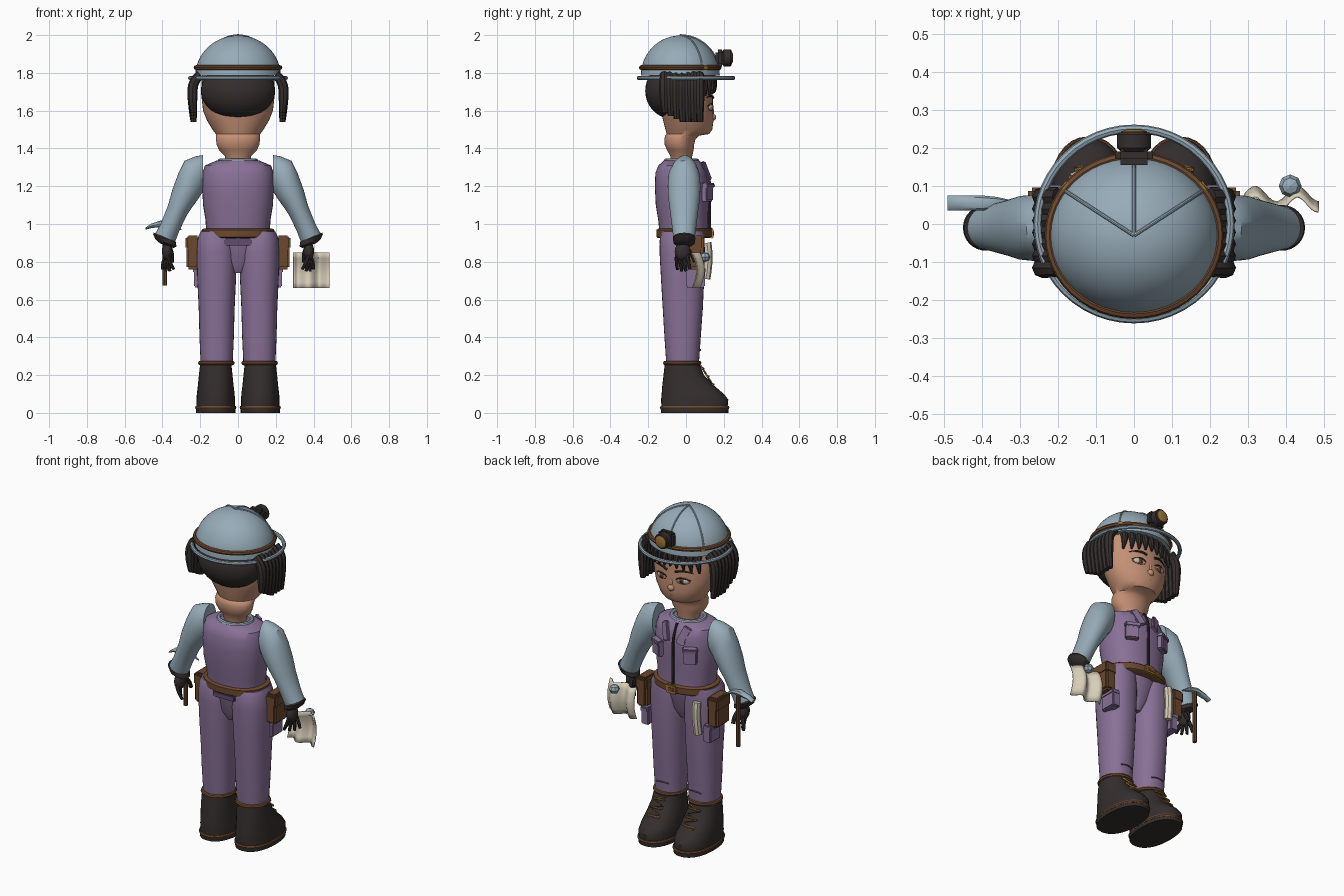
import bpy, bmesh, math
from math import sin, cos, pi, radians
from mathutils import Vector

cube = bpy.data.objects.get("Cube")
if cube:
    bpy.data.objects.remove(cube, do_unlink=True)


def material(name, r, g, b):
    m = bpy.data.materials.new(name)
    m.use_nodes = True
    m.diffuse_color = (r, g, b, 1)
    node = next(n for n in m.node_tree.nodes if n.type == 'BSDF_PRINCIPLED')
    node.inputs["Base Color"].default_value = (r, g, b, 1)
    return m


BLUE = material("steel blue", .31, .41, .48)
PURPLE = material("dusty purple", .25, .165, .31)
SKIN = material("skin", .56, .28, .18)
BROWN = material("leather brown", .15, .065, .028)
DARK = material("charcoal", .035, .028, .027)
PAPER = material("parchment", .68, .61, .48)
GOLD = material("dull gold", .34, .18, .04)
WHITE = material("eye white", .6, .5, .42)
LIP = material("lip rose", .36, .15, .1)
SHADE = material("deep purple", .12, .075, .15)
made = []


def finish(name, bm, mat):
    bmesh.ops.recalc_face_normals(bm, faces=bm.faces)
    mesh = bpy.data.meshes.new(name)
    bm.to_mesh(mesh)
    bm.free()
    ob = bpy.data.objects.new(name, mesh)
    bpy.context.collection.objects.link(ob)
    mesh.materials.append(mat)
    made.append(ob)
    return ob


def skin_rings(name, rings, mat, n=32, power=1.0):
    """Loft over rings given as (centre, u axis, v axis)."""
    bm = bmesh.new()
    loops = []
    for c, u, v in rings:
        loop = []
        for i in range(n):
            a = 2 * pi * i / n
            x, y = cos(a), sin(a)
            x = math.copysign(abs(x) ** power, x)
            y = math.copysign(abs(y) ** power, y)
            loop.append(bm.verts.new(Vector(c) + Vector(u) * x + Vector(v) * y))
        loops.append(loop)
    for a, b in zip(loops, loops[1:]):
        for i in range(n):
            bm.faces.new((a[i], a[(i + 1) % n], b[(i + 1) % n], b[i]))
    bm.faces.new(loops[0])
    bm.faces.new(loops[-1])
    return finish(name, bm, mat)


def stack(name, rows, mat, cx=0, **kw):
    """Loft over level rows of (z, centre y, x radius, y radius)."""
    return skin_rings(name, [((cx, y, z), (rx, 0, 0), (0, ry, 0)) for z, y, rx, ry in rows], mat, **kw)


def ball(name, c, r, mat, seg=20):
    bm = bmesh.new()
    bmesh.ops.create_uvsphere(bm, u_segments=seg, v_segments=max(4, seg // 2), radius=1)
    for v in bm.verts:
        v.co = Vector(c) + Vector([v.co[i] * r[i] for i in range(3)])
    return finish(name, bm, mat)


def box(name, c, size, mat, rot=(0, 0, 0), bevel=.006):
    bm = bmesh.new()
    bmesh.ops.create_cube(bm, size=1)
    bmesh.ops.scale(bm, vec=size, verts=bm.verts)
    bmesh.ops.bevel(bm, geom=bm.edges[:], offset=min(bevel, min(size) * .4), segments=2, affect='EDGES')
    ob = finish(name, bm, mat)
    ob.location, ob.rotation_euler = c, [radians(a) for a in rot]
    return ob


def tube(name, pts, r, mat, radii=None, closed=False, smooth=True):
    cu = bpy.data.curves.new(name, 'CURVE')
    cu.dimensions, cu.bevel_depth, cu.bevel_resolution, cu.use_fill_caps = '3D', r, 2, True
    sp = cu.splines.new('NURBS' if smooth else 'POLY')
    sp.points.add(len(pts) - 1)
    for i, p in enumerate(pts):
        sp.points[i].co = (*p, 1)
        sp.points[i].radius = radii[i] if radii else 1
    sp.use_cyclic_u = closed
    if smooth:
        sp.order_u, sp.use_endpoint_u, sp.resolution_u = 3, True, 6
    tmp = bpy.data.objects.new(name + " path", cu)
    bpy.context.collection.objects.link(tmp)
    mesh = bpy.data.meshes.new_from_object(tmp.evaluated_get(bpy.context.evaluated_depsgraph_get()))
    bpy.data.objects.remove(tmp, do_unlink=True)
    bm = bmesh.new()
    bm.from_mesh(mesh)
    return finish(name, bm, mat)


def hoop(name, c, rx, ry, r, mat, n=48):
    pts = [(c[0] + rx * cos(2 * pi * i / n), c[1] + ry * sin(2 * pi * i / n), c[2]) for i in range(n)]
    return tube(name, pts, r, mat, closed=True, smooth=False)


# Helmet, brim, band, ribs and lamp
stack("helmet_dome", [(1.785 + .213 * sin(t * pi / 26), -.03, .225 * cos(t * pi / 26) + .001,
                       .208 * cos(t * pi / 26) + .001) for t in range(14)], BLUE, n=48)
hoop("helmet_brim", (0, 0, 1.773), .253, .25, .011, BLUE)
hoop("helmet_band", (0, -.03, 1.828), .222, .206, .013, BROWN)
for k, deg in enumerate((35, 90, 145)):
    a = radians(deg)
    tube(f"helmet_rib_{k}", [(.226 * cos(t) * cos(a), -.03 + .209 * cos(t) * sin(a), 1.786 + .214 * sin(t))
                             for t in [pi / 2 * j / 10 for j in range(1, 11)]], .005, BLUE)
box("lamp_base", (0, .18, 1.878), (.1, .05, .09), DARK, bevel=.015)
skin_rings("lamp_housing", [((0, y, 1.88), (r, 0, 0), (0, 0, r)) for y, r in
                            ((.19, .035), (.2, .045), (.235, .045), (.24, .04))], DARK)
skin_rings("lamp_lens", [((0, y, 1.88), (r, 0, 0), (0, 0, r)) for y, r in ((.23, .036), (.243, .034), (.248, .02))], GOLD)

# Head and neck
stack("head", [(1.32, -.025, .065, .055), (1.36, -.025, .07, .058), (1.39, -.03, .1, .07),
               (1.42, -.035, .113, .078), (1.45, -.032, .117, .082), (1.468, -.02, .116, .09),
               (1.476, .01, .118, .112), (1.5, .015, .135, .124), (1.55, .012, .165, .134),
               (1.6, .005, .185, .138), (1.67, 0, .193, .142), (1.74, -.01, .193, .148), (1.8, -.02, .19, .15)],
      SKIN, n=40)
ball("nose", (0, .138, 1.565), (.022, .022, .02), SKIN)
ball("nose_bridge", (0, .132, 1.595), (.012, .016, .035), SKIN)
tube("mouth", [(-.04, .126, 1.523), (0, .149, 1.518), (.04, .126, 1.523)], .007, LIP, radii=(.3, 1, .3))

# Hair cap and fringe
ball("hair_cap", (0, -.068, 1.705), (.197, .148, .15), DARK, 36)
for k in range(9):
    x = -.15 + k * .0375
    y = .155 - x * x * 2.2
    tube(f"fringe_lock_{k}", [(x * .9, y - .03, 1.79), (x, y, 1.76), (x * 1.08, y - .004, 1.7 - abs(x) * .15)],
         .023, DARK, radii=(1, 1, .25))

for s, side in ((1, "left"), (-1, "right")):
    # Eyes and brows
    ball(side + "_eye", (s * .07, .12, 1.62), (.036, .021, .023), WHITE)
    ball(side + "_iris", (s * .068, .131, 1.62), (.018, .013, .019), BROWN)
    ball(side + "_pupil", (s * .068, .139, 1.62), (.009, .007, .01), DARK, 12)
    tube(side + "_lash", [(s * .03, .138, 1.622), (s * .07, .147, 1.652), (s * .112, .115, 1.622)], .004, DARK)
    tube(side + "_lower_lid", [(s * .035, .137, 1.612), (s * .07, .14, 1.59), (s * .108, .115, 1.615)], .004, LIP)
    tube(side + "_brow", [(s * .028, .143, 1.668), (s * .075, .138, 1.688), (s * .125, .108, 1.668)],
         .007, DARK, radii=(1, 1, .3))

    # Side hair locks
    for k in range(7):
        y = -.115 + k * .031
        low = 1.59 - .05 * min(1, k / 3)
        tube(f"{side}_hair_lock_{k}", [(s * .2, y, 1.79), (s * .238, y, 1.76), (s * .243, y, 1.66),
                                       (s * .235, y + .004, low)], .027, DARK, radii=(.9, 1, 1, .6))

    # Sleeve, each ring set by its outer and inner edge
    rings = []
    for (ox, oz), (ix, iz), cy, ry in (((.185, 1.365), (.185, 1.17), -.005, .062),
                                       ((.225, 1.358), (.188, 1.165), -.008, .075),
                                       ((.282, 1.335), (.197, 1.155), -.01, .084),
                                       ((.315, 1.27), (.212, 1.13), -.01, .087),
                                       ((.348, 1.18), (.238, 1.095), -.01, .084),
                                       ((.37, 1.1), (.272, 1.045), -.01, .075),
                                       ((.41, 1.0), (.31, .965), -.01, .064),
                                       ((.443, .94), (.335, .9), -.01, .056)):
        rings.append(((s * (ox + ix) / 2, cy, (oz + iz) / 2), (s * (ox - ix) / 2, 0, (oz - iz) / 2), (0, ry, 0)))
    skin_rings(side + "_sleeve", rings, BLUE)

    # Glove: cuff, palm, fingers and thumb
    skin_rings(side + "_glove_cuff", [((s * x, -.01, z), (s * r, 0, r * .35), (0, r, 0)) for x, z, r in
                                      ((.392, .935, .054), (.389, .925, .06), (.382, .9, .056), (.378, .885, .035))], DARK)
    ball(side + "_palm", (s * .375, -.018, .855), (.028, .042, .05), DARK)
    for k in range(4):
        d = k - 1.5
        tube(f"{side}_finger_{k}", [(s * .376, -.02 + d * .018, .84), (s * (.382 + d * .012), -.02 + d * .022, .8),
                                    (s * (.37 + d * .02), -.012 + d * .022, .745 + abs(d) * .01)],
             .0115, DARK, radii=(1, 1, .7))
    tube(side + "_thumb", [(s * .36, .005, .87), (s * .345, .035, .84), (s * .35, .048, .8)], .012, DARK)

    # Trouser leg and seams
    stack(side + "_trouser_leg", [(.96, -.015, .085, .11), (.93, -.02, .1, .118), (.85, -.02, .106, .12),
                                  (.7, -.018, .102, .114), (.55, -.017, .095, .106), (.4, -.018, .091, .096),
                                  (.27, -.018, .085, .087)], PURPLE, cx=s * .113, power=.9)
    for z in (.33, .45):
        tube(f"{side}_trouser_crease_{z}", [(s * .07, .067, z), (s * .11, .082, z + .01), (s * .15, .071, z)], .004, SHADE)
    box(side + "_cargo_pocket", (s * .208, .05, .715), (.05, .1, .1), PURPLE)
    box(side + "_cargo_flap", (s * .212, .05, .755), (.052, .106, .03), PURPLE)

    # Boot, welt, sole, collar and laces
    stack(side + "_boot", [(.03, .045, .102, .175), (.07, .046, .102, .178), (.1, .036, .1, .165),
                           (.14, .014, .095, .14), (.2, -.012, .089, .107), (.255, -.02, .083, .093)],
          DARK, cx=s * .118, power=.88)
    stack(side + "_boot_welt", [(.02, .046, .106, .181), (.027, .046, .109, .184), (.036, .046, .106, .181)],
          BROWN, cx=s * .118, power=.88)
    stack(side + "_boot_sole", [(0, .046, .104, .178), (.02, .046, .105, .18)], DARK, cx=s * .118, power=.88)
    hoop(side + "_boot_collar", (s * .115, -.02, .264), .085, .09, .012, BROWN)
    tube(side + "_boot_laces", [(s * (.118 + (.035 if k % 2 else -.035)), .078 + k * .0135, .25 - k * .0215)
                                for k in range(7)], .005, GOLD, smooth=False)
    for k in range(3):
        z = .235 - k * .042
        y = .087 + k * .027
        tube(f"{side}_lace_bar_{k}", [(s * .08, y, z), (s * .118, y + .012, z), (s * .156, y, z)], .005, GOLD)

    # Belt pouch, chest pocket, lapel and helmet clip
    box(side + "_belt_pouch", (s * .238, .03, .85), (.07, .125, .18), BROWN, bevel=.012)
    box(side + "_pouch_flap", (s * .241, .03, .9), (.074, .132, .07), BROWN, bevel=.01)
    box(side + "_chest_pocket", (s * .108, .112, 1.16), (.075, .035, .08), PURPLE, (0, 0, -s * 27))
    box(side + "_pocket_flap", (s * .11, .118, 1.205), (.085, .04, .026), PURPLE, (-8, 0, -s * 27))
    box(side + "_lapel", (s * .06, .106, 1.275), (.05, .02, .11), PURPLE, (14, s * 24, -s * 15))
    box(side + "_band_clip", (s * .18, .1, 1.828), (.035, .016, .026), GOLD, (0, 0, -s * 50))

# Vest, collar, zip and hips
stack("vest", [(.95, -.01, .168, .13), (1.02, -.015, .172, .132), (1.1, -.02, .185, .14), (1.2, -.022, .19, .143),
               (1.27, -.024, .188, .138), (1.31, -.024, .175, .122), (1.335, -.024, .115, .095)],
      PURPLE, n=40, power=.88)
hoop("shirt_collar", (0, -.024, 1.335), .095, .082, .012, BLUE)
tube("vest_zip", [(0, .126, .97), (0, .122, 1.1), (0, .127, 1.2), (0, .115, 1.28), (0, .085, 1.33)], .008, DARK)
stack("hips", [(.74, -.02, .03, .06), (.8, -.02, .1, .09), (.95, -.015, .17, .115)], PURPLE)
box("back_tab", (0, -.125, .905), (.15, .03, .035), SHADE)

# Belt and buckle
stack("belt", [(.925, -.01, .183, .138), (.932, -.01, .193, .147), (.968, -.01, .193, .147), (.975, -.01, .183, .138)],
      BROWN, n=40, power=.92)
box("buckle_frame", (0, .138, .95), (.07, .016, .055), GOLD)
box("buckle_centre", (0, .143, .95), (.045, .012, .032), BROWN)

# Rolled note hanging at the hip
tube("hip_note", [(-.15, .11, .9), (-.15, .125, .82), (-.155, .105, .71)], .024, PAPER)

# Pick in the right hand
tube("pick_handle", [(-.388, .055, .675), (-.388, .055, 1.0)], .012, BROWN, smooth=False)
skin_rings("pick_head", [((x, .055, z), (0, h, 0), (0, 0, r)) for x, z, h, r in
                         ((-.49, .975, .02, .005), (-.46, .99, .02, .012), (-.4, 1.003, .02, .018),
                          (-.36, 1.0, .016, .015), (-.3, .97, .003, .003))], BLUE, n=8)

# Wavy map in the left hand, with a faceted stone
bm = bmesh.new()
cols = []
for i in range(25):
    x = .29 + .195 * i / 24
    cols.append([bm.verts.new((x, .07 + .02 * sin(i / 24 * 3.5 * pi) + .025 * sin(pi * j / 6) - .015, .66 + .19 * j / 6))
                 for j in range(7)])
for a, b in zip(cols, cols[1:]):
    for j in range(6):
        bm.faces.new((a[j], b[j], b[j + 1], a[j + 1]))
sheet = finish("map_sheet", bm, PAPER)
sheet.modifiers.new("thickness", 'SOLIDIFY').thickness = .006
stone = ball("faceted_stone", (.41, .1, .825), (.03, .03, .026), BLUE, 8)

# Smooth shading, sharp edges kept
bpy.ops.object.select_all(action='DESELECT')
for ob in made:
    ob.select_set(ob is not stone)
bpy.context.view_layer.objects.active = made[0]
bpy.ops.object.shade_smooth_by_angle(angle=radians(40))
